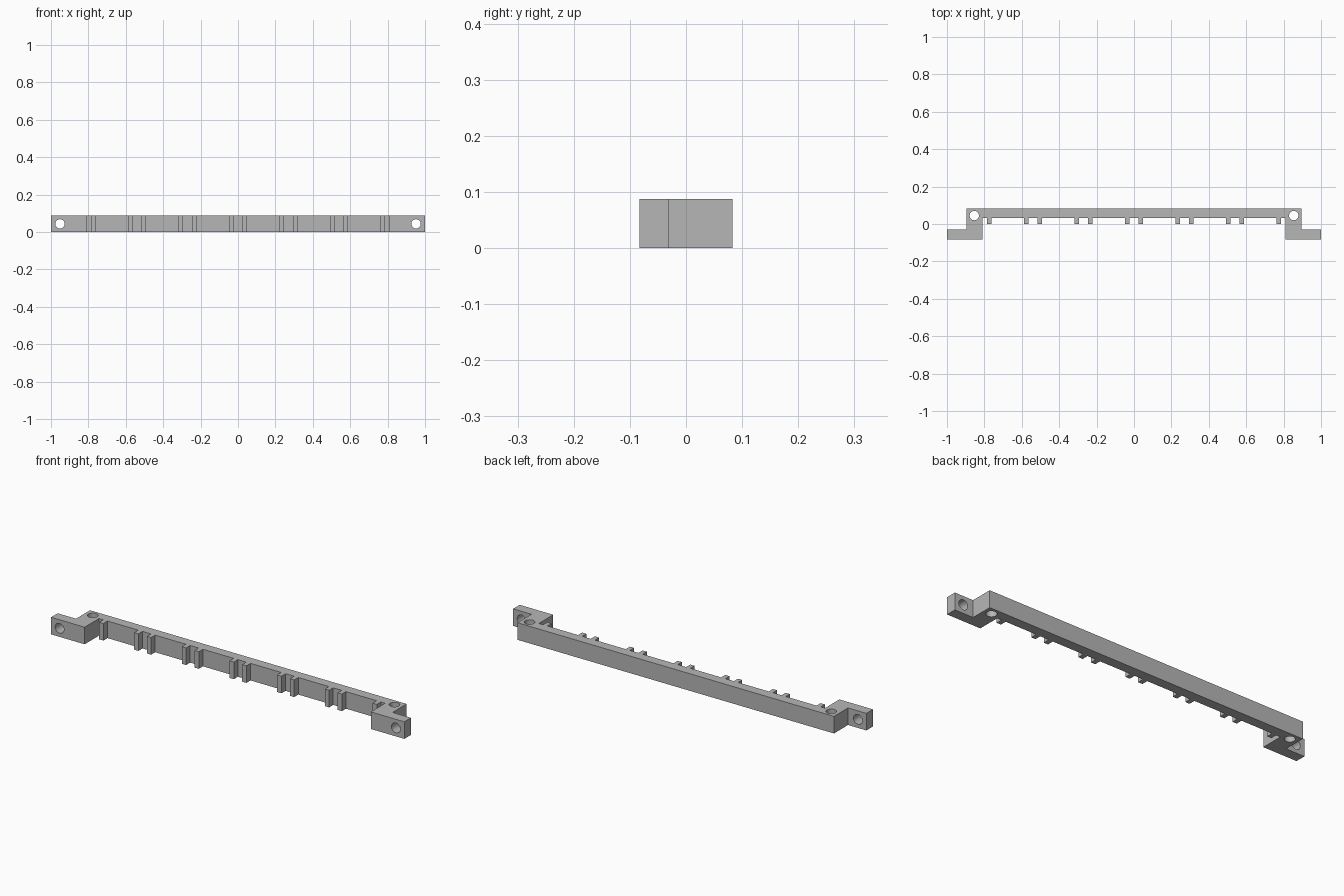
import bpy, bmesh, math

if "Cube" in bpy.data.objects:
    bpy.data.objects.remove(bpy.data.objects["Cube"])

HEIGHT = 0.0875
FRONT, EAR_BACK = -0.0833, -0.03
BAR_FRONT, RIB_FRONT, BACK = 0.033, 0.0, 0.0833
RIB_HALF = 0.012
PITCH, RIB_OFFSET = 0.27, 0.036
HOLE_RADIUS = 0.025

grey = bpy.data.materials.new("light_grey")
grey.use_nodes = True
grey.diffuse_color = (0.47, 0.47, 0.47, 1)
grey.node_tree.nodes["Principled BSDF"].inputs["Base Color"].default_value = grey.diffuse_color

# Right half of the plan outline: ribs outward from the middle, then the stepped ear
ribs = sorted(x for k in range(4) for x in (k * PITCH - RIB_OFFSET, k * PITCH + RIB_OFFSET)
              if 0 < x < 0.8)
half = []
for x in ribs:
    a, b = x - RIB_HALF, x + RIB_HALF
    half += [(a, BAR_FRONT), (a, RIB_FRONT), (b, RIB_FRONT), (b, BAR_FRONT)]
half += [(0.81, BAR_FRONT), (0.81, FRONT), (1, FRONT), (1, EAR_BACK),
         (0.896, EAR_BACK), (0.896, BACK)]
outline = half + [(-x, y) for x, y in reversed(half)]

# Ribbed rail with ears, extruded upward
bm = bmesh.new()
base = bm.faces.new([bm.verts.new((x, y, 0)) for x, y in outline])
top = bmesh.ops.extrude_face_region(bm, geom=[base])["geom"]
bmesh.ops.translate(bm, vec=(0, 0, HEIGHT),
                    verts=[v for v in top if isinstance(v, bmesh.types.BMVert)])
bmesh.ops.recalc_face_normals(bm, faces=bm.faces)
mesh = bpy.data.meshes.new("mounting_rail")
bm.to_mesh(mesh)
bm.free()
mesh.materials.append(grey)
rail = bpy.data.objects.new("mounting_rail", mesh)
bpy.context.collection.objects.link(rail)
bpy.context.view_layer.objects.active = rail


def drill(location, rotation):
    """Cut a round through hole in the rail."""
    bpy.ops.mesh.primitive_cylinder_add(vertices=32, radius=HOLE_RADIUS, depth=0.2,
                                        location=location, rotation=rotation)
    cutter = bpy.context.object
    cutter.name = "hole_cutter"
    cutter.hide_render = True
    cutter.data.materials.append(grey)
    mod = rail.modifiers.new("hole", 'BOOLEAN')
    mod.operation = 'DIFFERENCE'
    mod.solver = 'EXACT'
    mod.object = cutter
    bpy.context.view_layer.objects.active = rail
    bpy.ops.object.modifier_apply(modifier=mod.name)
    bpy.data.objects.remove(cutter)


# Vertical holes at the rail corners, front-to-back holes through the ears
for side in (-1, 1):
    drill((side * 0.854, 0.045, HEIGHT / 2), (0, 0, 0))
    drill((side * 0.952, -0.056, HEIGHT / 2), (math.pi / 2, 0, 0))

bpy.ops.object.select_all(action='DESELECT')
rail.select_set(True)
bpy.context.view_layer.objects.active = rail
bpy.ops.object.shade_smooth_by_angle(angle=math.radians(30))
